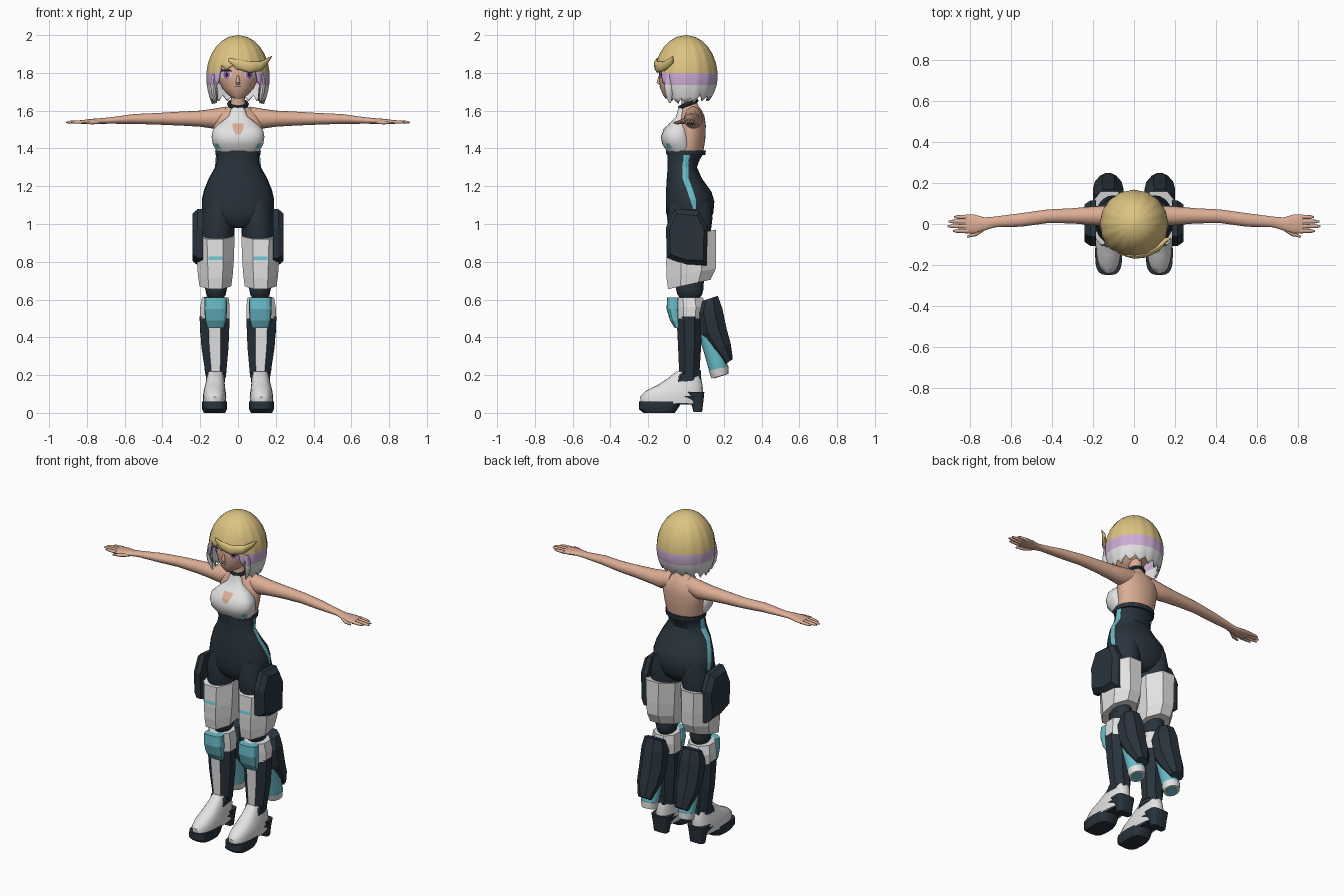
import bpy, bmesh
from math import sin, cos, pi, sqrt, radians
from mathutils import Vector
from mathutils.bvhtree import BVHTree

if "Cube" in bpy.data.objects:
    bpy.data.objects.remove(bpy.data.objects["Cube"], do_unlink=True)


def material(name, r, g, b):
    m = bpy.data.materials.new(name)
    m.use_nodes = True
    m.diffuse_color = (r, g, b, 1)
    m.node_tree.nodes["Principled BSDF"].inputs["Base Color"].default_value = (r, g, b, 1)
    return m


SKIN = material("skin", .72, .42, .30)
GOLD = material("gold hair", .72, .55, .22)
LILAC = material("lilac hair", .60, .42, .66)
WHITE = material("white", .76, .76, .77)
NAVY = material("navy", .022, .034, .046)
TEAL = material("teal", .14, .50, .58)
IRIS = material("violet iris", .40, .15, .45)
BLACK = material("near black", .012, .014, .018)
smooth_parts = []


def finish(bm, name, mats, rule=None, mirror=False, smooth=False):
    """Turn a bmesh into an object, colouring faces by the rule."""
    bm.normal_update()
    if rule:
        for f in bm.faces:
            f.material_index = rule(f)
    mesh = bpy.data.meshes.new(name)
    bm.to_mesh(mesh)
    bm.free()
    ob = bpy.data.objects.new(name, mesh)
    bpy.context.collection.objects.link(ob)
    for m in mats:
        mesh.materials.append(m)
    if mirror:
        ob.modifiers.new("mirror", "MIRROR").use_mirror_merge = False
    if smooth:
        smooth_parts.append(ob)
    return ob


def skin_rings(bm, rings, close=True):
    for lo, hi in zip(rings, rings[1:]):
        for i in range(len(lo)):
            j = (i + 1) % len(lo)
            bm.faces.new((lo[i], lo[j], hi[j], hi[i]))
    if close:
        bm.faces.new(rings[0])
        bm.faces.new(rings[-1])
    bmesh.ops.recalc_face_normals(bm, faces=bm.faces)


def loft(name, mats, rings, axis="z", sides=24, power=2, tilt=0, rule=None, mirror=False, smooth=True):
    """Rings are (position, centre, radius, low, high); few sides give flat panels."""
    bm = bmesh.new()
    loops = []
    panel = sides <= 8
    grow = 1 / cos(pi / sides) if panel else 1
    for t, mid, ra, low, high in rings:
        loop = []
        for k in range(sides):
            ang = 2 * pi * (k + (.5 if panel else 0)) / sides
            c, s = cos(ang) * grow, sin(ang) * grow
            c = abs(c) ** (2 / power) * (1 if c > 0 else -1)
            s = abs(s) ** (2 / power) * (1 if s > 0 else -1)
            a, b, h = mid + ra * c, (low + high) / 2 + (high - low) / 2 * s, t + tilt * s
            loop.append(bm.verts.new((a, b, h) if axis == "z" else (h, a, b)))
        loops.append(loop)
    skin_rings(bm, loops)
    return finish(bm, name, mats, rule, mirror, smooth and not panel)


def plate(name, mat, outline, x0, x1, inset):
    """Side armour plate from a (y, z) outline, its outer face inset."""
    bm = bmesh.new()
    cy = sum(p[0] for p in outline) / len(outline)
    cz = sum(p[1] for p in outline) / len(outline)
    skin_rings(bm, [[bm.verts.new((x, cy + (y - cy) * s, cz + (z - cz) * s)) for y, z in outline]
                    for x, s in ((x0, 1), ((x0 + x1) / 2, 1), (x1, inset))])
    return finish(bm, name, [mat], mirror=True)


def decal(name, mat, target, rows, axis="y", mirror=False, lift=.004, steps=6):
    """Rows of (height, start, end) projected on the target's front or left side."""
    mesh = target.data
    tree = BVHTree.FromPolygons([v.co for v in mesh.vertices], [p.vertices[:] for p in mesh.polygons])
    way = Vector((0, 1, 0)) if axis == "y" else Vector((-1, 0, 0))
    bm, grid = bmesh.new(), []
    for z, a, b in rows:
        line = []
        for i in range(steps + 1):
            u = a + (b - a) * i / steps
            origin = Vector((u, -1, z)) if axis == "y" else Vector((1, u, z))
            hit = tree.ray_cast(origin, way)[0] or origin + way * .9
            line.append(bm.verts.new(hit - way * lift))
        grid.append(line)
    for r, q in zip(grid, grid[1:]):
        for i in range(steps):
            bm.faces.new((r[i], r[i + 1], q[i + 1], q[i]))
    bm.normal_update()
    bmesh.ops.reverse_faces(bm, faces=[f for f in bm.faces if f.normal.dot(way) > 0])
    return finish(bm, name, [mat], mirror=mirror)


def oval(x, z, rx, rz, n=8):
    return [(z + rz * cos(pi * i / n), x - rx * sin(pi * i / n) - .0005, x + rx * sin(pi * i / n) + .0005)
            for i in range(n + 1)]


# Head and face
head = loft("head", [SKIN], [(1.665, 0, .02, -.11, -.06), (1.68, 0, .05, -.12, 0), (1.72, 0, .085, -.137, .06),
            (1.77, 0, .106, -.142, .1), (1.82, 0, .114, -.142, .12), (1.88, 0, .11, -.125, .12),
            (1.94, 0, .06, -.07, .07)], sides=32)
loft("nose", [SKIN], [(1.735, 0, .01, -.142, -.12), (1.75, 0, .012, -.155, -.12), (1.79, 0, .006, -.143, -.12)])
decal("eye_whites", WHITE, head, oval(.062, 1.79, .028, .024), mirror=True)
decal("irises", IRIS, head, oval(.06, 1.79, .018, .023), mirror=True, lift=.006)
decal("pupils", BLACK, head, oval(.06, 1.79, .007, .011), mirror=True, lift=.008)
decal("upper_lashes", BLACK, head, [(1.818, .04, .085), (1.808, .03, .094)], mirror=True, lift=.008)
decal("mouth", BLACK, head, [(1.728, -.02, .02), (1.724, -.018, .018)])


# Bobbed hair: gold crown, lilac band, white tips
def hair_end(deg, k):
    jag = (0, .5, 1, .5)[k % 4]
    if deg < 37:
        return 1.815 + .025 * jag
    if deg < 47:
        return 1.74 + .02 * jag
    return (1.635 if deg < 115 else 1.65) + .03 * jag


def hair_point(ang, z):
    if z > 1.78:
        rx = ry = .166 * sqrt(max(.0004, 1 - ((z - 1.78) / .22) ** 2))
    else:
        u = ((1.78 - z) / .16) ** 2
        rx, ry = .166 * (1 - .22 * u), .166 * (1 - .42 * u)
    groove = 1 + .012 * cos(16 * ang)
    return rx * groove * sin(ang), -ry * groove * cos(ang), z


levels = [2, 1.99, 1.97, 1.94, 1.9, 1.85, 1.8, 1.77, 1.735, 1.7, 1.67, 1.63]
columns = 64
bm = bmesh.new()
loops = []
for level in levels:
    loop = []
    for k in range(columns):
        deg = 360 * k / columns
        z = max(level, hair_end(min(deg, 360 - deg), k))
        loop.append(bm.verts.new(hair_point(radians(deg), z)))
    loops.append(loop)
skin_rings(bm, loops, close=False)
bm.faces.new(loops[0])
for i, f in enumerate(list(bm.faces)[:-1]):
    row = levels[i // columns]
    f.material_index = 0 if row > 1.8 else 1 if row > 1.74 else 2
bmesh.ops.remove_doubles(bm, verts=bm.verts, dist=.0001)
bmesh.ops.recalc_face_normals(bm, faces=bm.faces)
hair = finish(bm, "bobbed_hair", [GOLD, LILAC, WHITE], smooth=True)
hair.modifiers.new("thickness", "SOLIDIFY").thickness = .008

# Swept fringe lock with a flicked tip
loft("swept_fringe", [GOLD], [(-.05, -.152, .004, 1.86, 1.88), (0, -.16, .01, 1.82, 1.87), (.06, -.15, .014, 1.80, 1.86),
     (.12, -.115, .02, 1.81, 1.86), (.155, -.08, .015, 1.845, 1.88), (.18, -.07, .002, 1.885, 1.89)], axis="x", sides=12)
loft("side_locks", [WHITE, LILAC], [(1.64, .115, .004, -.09, -.08), (1.69, .128, .012, -.11, -.07),
     (1.735, .132, .014, -.115, -.07), (1.8, .125, .012, -.11, -.07)], sides=12, mirror=True,
     rule=lambda f: int(f.calc_center_median().z > 1.736))

# Neck, bare back and choker
loft("upper_torso", [SKIN], [(1.37, 0, .113, -.09, .09), (1.45, 0, .122, -.06, .102), (1.52, 0, .132, -.05, .105),
     (1.57, 0, .125, -.03, .098), (1.6, 0, .085, -.025, .085), (1.625, 0, .046, -.025, .066),
     (1.65, 0, .036, -.025, .055), (1.71, 0, .036, -.03, .05)], sides=32)
bpy.ops.mesh.primitive_torus_add(major_radius=.047, minor_radius=.011, major_segments=24, minor_segments=8,
                                 location=(0, .012, 1.635), rotation=(radians(22), 0, 0))
choker = bpy.context.object
choker.name = "choker"
choker.data.materials.append(NAVY)

# Halter top with keyhole and side marks
top = loft("halter_top", [WHITE], [(1.385, 0, .113, -.1, .04), (1.42, 0, .133, -.125, .04), (1.46, 0, .14, -.134, .03),
           (1.5, 0, .132, -.118, .02), (1.535, 0, .095, -.085, .01), (1.57, 0, .05, -.052, 0),
           (1.62, 0, .032, -.04, 0)], sides=40, power=2.5)
decal("keyhole", SKIN, top, [(1.532, -.03, .032), (1.5, -.026, .026), (1.475, -.012, .014)])
decal("chest_marks", TEAL, top, [(1.425, .105, .124), (1.4, .09, .115)], mirror=True)
loft("under_bust_band", [NAVY], [(1.365, 0, .119, -.104, .103), (1.39, 0, .121, -.106, .105)], sides=32)

# Bodysuit with side stripes
suit = loft("bodysuit", [NAVY], [(.98, 0, .07, -.06, .09), (1.01, 0, .16, -.092, .125), (1.06, 0, .188, -.105, .145),
            (1.12, 0, .19, -.107, .15), (1.17, 0, .18, -.106, .135), (1.24, 0, .152, -.102, .085),
            (1.3, 0, .118, -.097, .058), (1.34, 0, .11, -.098, .072), (1.38, 0, .115, -.1, .098)], sides=36)
decal("side_stripes", TEAL, suit, [(1.365, -.012, .02), (1.3, -.02, .012), (1.24, -.018, .014), (1.18, .005, .037),
      (1.13, .022, .052), (1.08, .038, .054)], axis="x", mirror=True)
loft("thighs", [NAVY], [(.66, .12, .055, -.05, .09), (.95, .108, .088, -.09, .13), (1.03, .103, .09, -.1, .14),
     (1.12, .1, .07, -.085, .13)], mirror=True)

# Arms and hands
loft("arms", [SKIN], [(.06, .04, .045, 1.52, 1.622), (.13, .04, .05, 1.505, 1.61), (.2, .04, .046, 1.515, 1.6),
     (.3, .04, .037, 1.521, 1.595), (.42, .038, .033, 1.526, 1.588), (.55, .02, .033, 1.53, 1.582),
     (.68, .01, .026, 1.531, 1.564), (.73, 0, .032, 1.53, 1.56), (.78, 0, .046, 1.528, 1.556),
     (.825, 0, .046, 1.53, 1.55)], axis="x", sides=20, mirror=True)
for finger, y, tip in (("index", -.034, .885), ("middle", -.011, .91), ("ring", .012, .905), ("little", .034, .88)):
    loft(finger + "_fingers", [SKIN], [(.81, y, .011, 1.53, 1.551), (tip - .02, y, .009, 1.531, 1.547),
         (tip, y, .004, 1.534, 1.541)], axis="x", sides=10, mirror=True)
loft("thumbs", [SKIN], [(.73, -.02, .012, 1.53, 1.55), (.77, -.047, .012, 1.527, 1.546),
     (.815, -.062, .005, 1.53, 1.54)], axis="x", sides=10, mirror=True)

# Thigh armour, front panels and hip plates
armour = loft("thigh_armour", [WHITE], [(.68, .12, .084, -.095, .13), (.74, .12, .092, -.103, .158),
              (.82, .12, .098, -.105, .16), (.945, .121, .103, -.1, .158)], sides=8, tilt=.025, mirror=True)
decal("thigh_panels", TEAL, armour, [(.925, .081, .155), (.81, .081, .155)], mirror=True)
plate("hip_plates", NAVY, [(-.06, 1.08), (.07, 1.07), (.115, .98), (.11, .78), (0, .785), (-.1, .82), (-.107, .98)],
      .185, .242, .82)

# Knees
loft("knee_joints", [NAVY], [(.66 + .074 * sin(a), .116, .058 * cos(a), .02 - .074 * cos(a), .02 + .074 * cos(a))
     for a in (-1.5, -1, -.5, 0, .5, 1, 1.5)], mirror=True)
loft("knee_cuffs", [WHITE], [(.5, .122, .078, -.055, .09), (.56, .122, .078, -.06, .1), (.612, .12, .07, -.06, .09)],
     sides=8, mirror=True)
loft("knee_pads", [TEAL], [(.45, .118, .045, -.06, -.03), (.49, .118, .056, -.085, -.03), (.55, .118, .06, -.103, -.03),
     (.612, .118, .058, -.1, -.03)], sides=16, power=3, mirror=True, smooth=False)

# Shins: navy sides with a white front panel
loft("shins", [NAVY, WHITE], [(.19, .117, .053, -.035, .07), (.35, .122, .072, -.042, .08), (.51, .124, .08, -.05, .085)],
     sides=8, mirror=True, rule=lambda f: int(f.normal.y < -.8))

# Calf thrusters: armoured shell, teal canister, white nozzle
loft("calf_shells", [NAVY], [(.27, .126, .04, .205, .248), (.35, .126, .066, .13, .237), (.43, .126, .074, .075, .215),
     (.54, .126, .074, .05, .192), (.605, .126, .058, .08, .168)], sides=8, mirror=True, tilt=.015)
loft("thruster_canisters", [TEAL], [(.235, .126, .05, .122, .222), (.33, .126, .053, .095, .2), (.44, .126, .05, .06, .165)],
     sides=16, tilt=.012, mirror=True)
loft("nozzle_rings", [WHITE], [(.195, .126, .045, .135, .225), (.235, .126, .052, .12, .224)],
     sides=16, tilt=.012, mirror=True)
loft("nozzle_cores", [TEAL], [(.192, .126, .032, .148, .212), (.2, .126, .032, .148, .212)],
     sides=16, tilt=.01, mirror=True)

# Boots with platform soles and block heels
loft("boots", [WHITE], [(.05, .124, .06, -.238, .085), (.085, .124, .062, -.243, .09), (.115, .124, .058, -.215, .09),
     (.145, .122, .053, -.155, .088), (.18, .12, .046, -.1, .082), (.22, .118, .04, -.05, .07)],
     sides=20, power=2.5, mirror=True)
loft("ankle_guards", [NAVY], [(.165, .119, .05, -.095, .08), (.215, .118, .052, -.055, .078)],
     sides=8, tilt=.012, mirror=True)
loft("front_soles", [NAVY], [(0, .124, .056, -.225, -.06), (.02, .124, .066, -.25, -.045), (.06, .124, .066, -.25, -.02)],
     sides=20, power=3, mirror=True)
loft("sole_arches", [NAVY], [(.045, .124, .045, -.1, .08), (.09, .124, .06, -.1, .096)], sides=20, power=3, mirror=True)
loft("block_heels", [NAVY], [(.005, .124, .045, .04, .085), (.06, .124, .05, .025, .092), (.11, .124, .06, 0, .097)],
     sides=20, power=4, mirror=True)

# Smooth shading for the organic parts
bpy.ops.object.select_all(action="DESELECT")
for ob in smooth_parts + [choker]:
    ob.select_set(True)
bpy.context.view_layer.objects.active = choker
bpy.ops.object.shade_smooth_by_angle(angle=radians(40))
